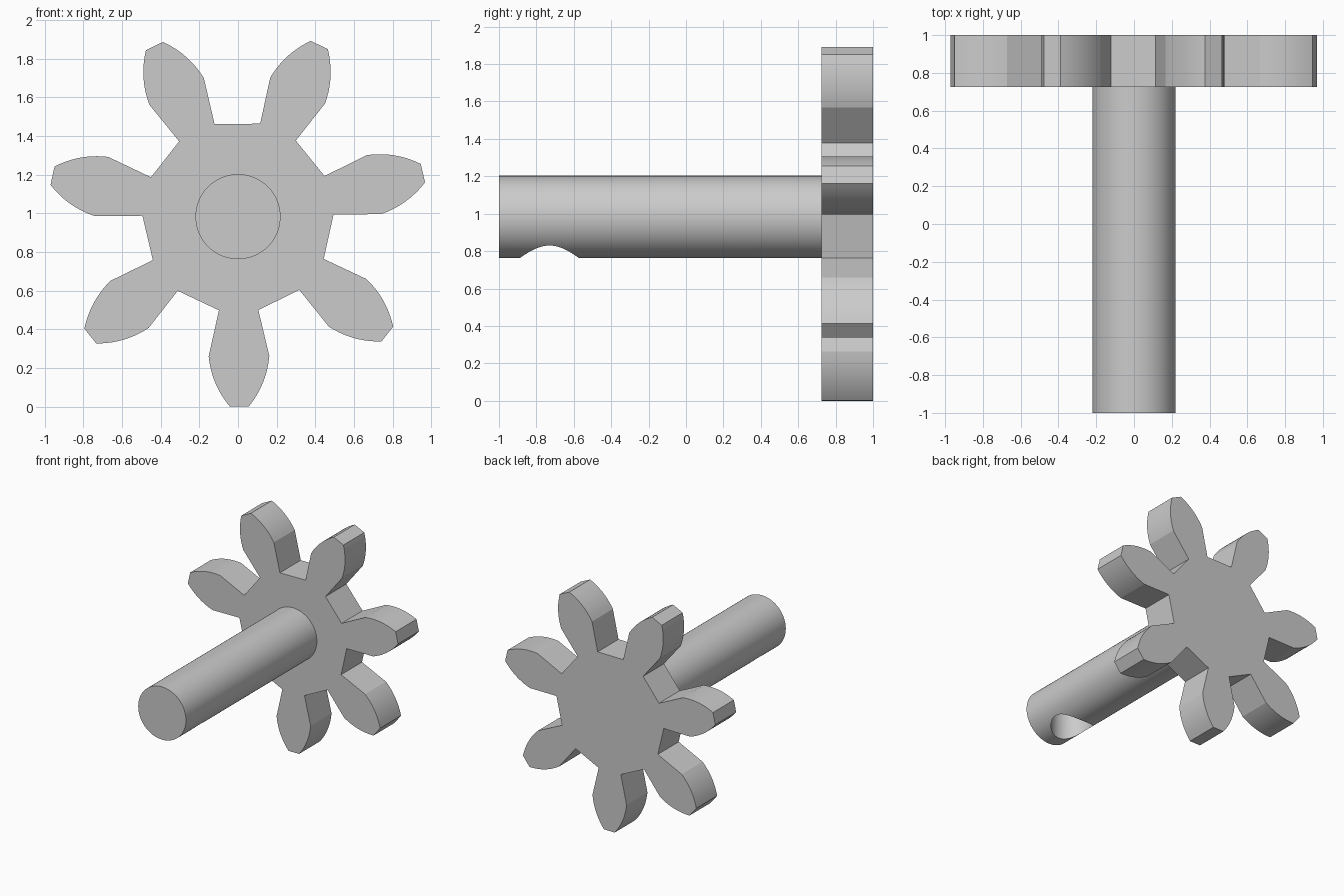
import bpy, bmesh, math
from mathutils import Vector

if "Cube" in bpy.data.objects:
    bpy.data.objects.remove(bpy.data.objects["Cube"])

CENTRE_Z = 0.983
TEETH = 7
SHAFT_R = 0.22
GEAR_FRONT, GEAR_BACK = 0.725, 1.0

grey = bpy.data.materials.new("light_grey")
grey.use_nodes = True
grey.diffuse_color = (0.6, 0.6, 0.6, 1)
grey.node_tree.nodes["Principled BSDF"].inputs["Base Color"].default_value = grey.diffuse_color


def smooth(obj, angle):
    bpy.ops.object.select_all(action="DESELECT")
    obj.select_set(True)
    bpy.context.view_layer.objects.active = obj
    bpy.ops.object.shade_smooth_by_angle(angle=math.radians(angle))


def cylinder(name, radius, depth, location, rotation=(0, 0, 0)):
    bpy.ops.mesh.primitive_cylinder_add(vertices=96, radius=radius, depth=depth,
                                        location=location, rotation=rotation)
    obj = bpy.context.object
    obj.name = name
    obj.data.materials.append(grey)
    return obj


def tooth_half(steps=10):
    """One flank as (distance from centre, half width), root to tip."""
    start, bend, tip = Vector((0.722, 0.157)), Vector((0.868, 0.143)), Vector((0.983, 0.049))
    flank = [Vector((0.484, 0.102))]
    for i in range(steps + 1):
        t = i / steps
        flank.append(start * (1 - t) ** 2 + bend * 2 * t * (1 - t) + tip * t * t)
    return flank


# Gear wheel: repeated tooth outline, extruded along the shaft
flank = tooth_half()
tooth = [(r, -w) for r, w in flank] + [(r, w) for r, w in reversed(flank)]
bm = bmesh.new()
outline = []
for k in range(TEETH):
    a = math.radians(-89.6) + k * math.tau / TEETH
    for r, w in tooth:
        outline.append(bm.verts.new((r * math.cos(a) - w * math.sin(a), GEAR_FRONT,
                                     CENTRE_Z + r * math.sin(a) + w * math.cos(a))))
face = bm.faces.new(outline)
ext = bmesh.ops.extrude_face_region(bm, geom=[face])
bmesh.ops.translate(bm, vec=(0, GEAR_BACK - GEAR_FRONT, 0),
                    verts=[g for g in ext["geom"] if isinstance(g, bmesh.types.BMVert)])
bmesh.ops.recalc_face_normals(bm, faces=bm.faces)
mesh = bpy.data.meshes.new("gear_wheel")
bm.to_mesh(mesh)
bm.free()
mesh.materials.append(grey)
gear = bpy.data.objects.new("gear_wheel", mesh)
bpy.context.collection.objects.link(gear)
smooth(gear, 20)

# Shaft, set slightly into the gear
shaft_end = GEAR_FRONT + 0.02
shaft = cylinder("shaft", SHAFT_R, shaft_end + 1, (0, (shaft_end - 1) / 2, CENTRE_Z),
                 (math.pi / 2, 0, 0))

# Blind hole drilled up into the underside of the shaft
drill = cylinder("hole_cutter", 0.158, 0.5, (0, -0.73, CENTRE_Z - 0.25))
drill.hide_render = True
cut = shaft.modifiers.new("hole", "BOOLEAN")
cut.operation = "DIFFERENCE"
cut.solver = "EXACT"
cut.object = drill
bpy.ops.object.select_all(action="DESELECT")
shaft.select_set(True)
bpy.context.view_layer.objects.active = shaft
bpy.ops.object.modifier_apply(modifier=cut.name)
bpy.data.objects.remove(drill)
smooth(shaft, 25)
